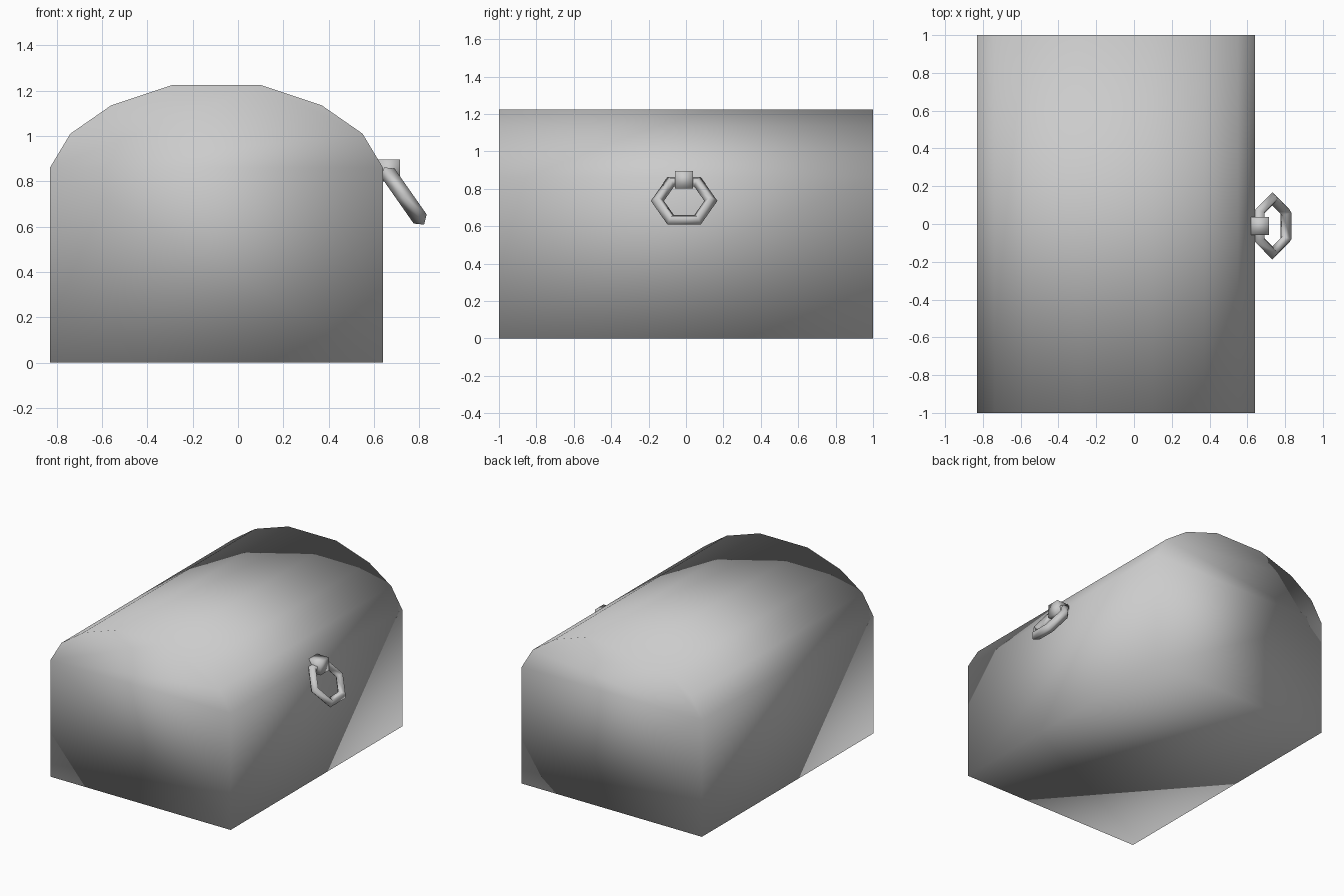
import bpy, bmesh, math
from mathutils import Matrix

cube = bpy.data.objects.get("Cube")
if cube:
    bpy.data.objects.remove(cube, do_unlink=True)

# One plain grey for the whole model
grey = bpy.data.materials.new("plain_grey")
grey.use_nodes = True
grey.diffuse_color = (0.6, 0.6, 0.6, 1)
grey.node_tree.nodes["Principled BSDF"].inputs["Base Color"].default_value = (0.6, 0.6, 0.6, 1)


def finish(name, bm):
    """Turn a bmesh into a smooth shaded grey object."""
    bmesh.ops.recalc_face_normals(bm, faces=bm.faces)
    for face in bm.faces:
        face.smooth = True
    mesh = bpy.data.meshes.new(name)
    bm.to_mesh(mesh)
    bm.free()
    mesh.materials.append(grey)
    obj = bpy.data.objects.new(name, mesh)
    bpy.context.collection.objects.link(obj)
    return obj


# Chest: straight box with a faceted vaulted lid, running along y
CENTRE_X = -0.095
half = [(0.735, 0), (0.735, 0.86), (0.645, 1.01), (0.465, 1.135), (0.195, 1.225)]
profile = half + [(-x, z) for x, z in reversed(half)]
bm = bmesh.new()
ends = [[bm.verts.new((CENTRE_X + x, y, z)) for x, z in profile] for y in (-1, 1)]
count = len(profile)
for i in range(count):
    j = (i + 1) % count
    bm.faces.new((ends[0][i], ends[0][j], ends[1][j], ends[1][i]))
for ring in ends:
    bm.faces.new((ring[0], ring[1], ring[-2], ring[-1]))   # box end
    bm.faces.new(ring[1:-1])                               # lid end
finish("chest", bm)

# Small block holding the pull ring
HANDLE_Y = -0.01
bm = bmesh.new()
bmesh.ops.create_cube(bm, size=0.096)
bmesh.ops.translate(bm, verts=bm.verts, vec=(0.666, HANDLE_Y, 0.848))
finish("ring_mount", bm)

# Six sided pull ring with a diamond section, hanging at a slant
SIDES, SECTION, MAJOR, MINOR = 6, 4, 0.143, 0.035
bm = bmesh.new()
loops = []
for i in range(SIDES):
    a = math.tau * i / SIDES
    loop = []
    for j in range(SECTION):
        b = math.tau * j / SECTION
        r = MAJOR + MINOR * math.cos(b)
        loop.append(bm.verts.new((MINOR * math.sin(b), r * math.cos(a), r * math.sin(a))))
    loops.append(loop)
for i in range(SIDES):
    p, q = loops[i], loops[(i + 1) % SIDES]
    for j in range(SECTION):
        k = (j + 1) % SECTION
        bm.faces.new((p[j], q[j], q[k], p[k]))
tilt = Matrix.Rotation(math.radians(-35), 4, 'Y')
place = Matrix.Translation((0.733, HANDLE_Y, 0.735))
bmesh.ops.transform(bm, matrix=place @ tilt, verts=bm.verts)
finish("pull_ring", bm)
